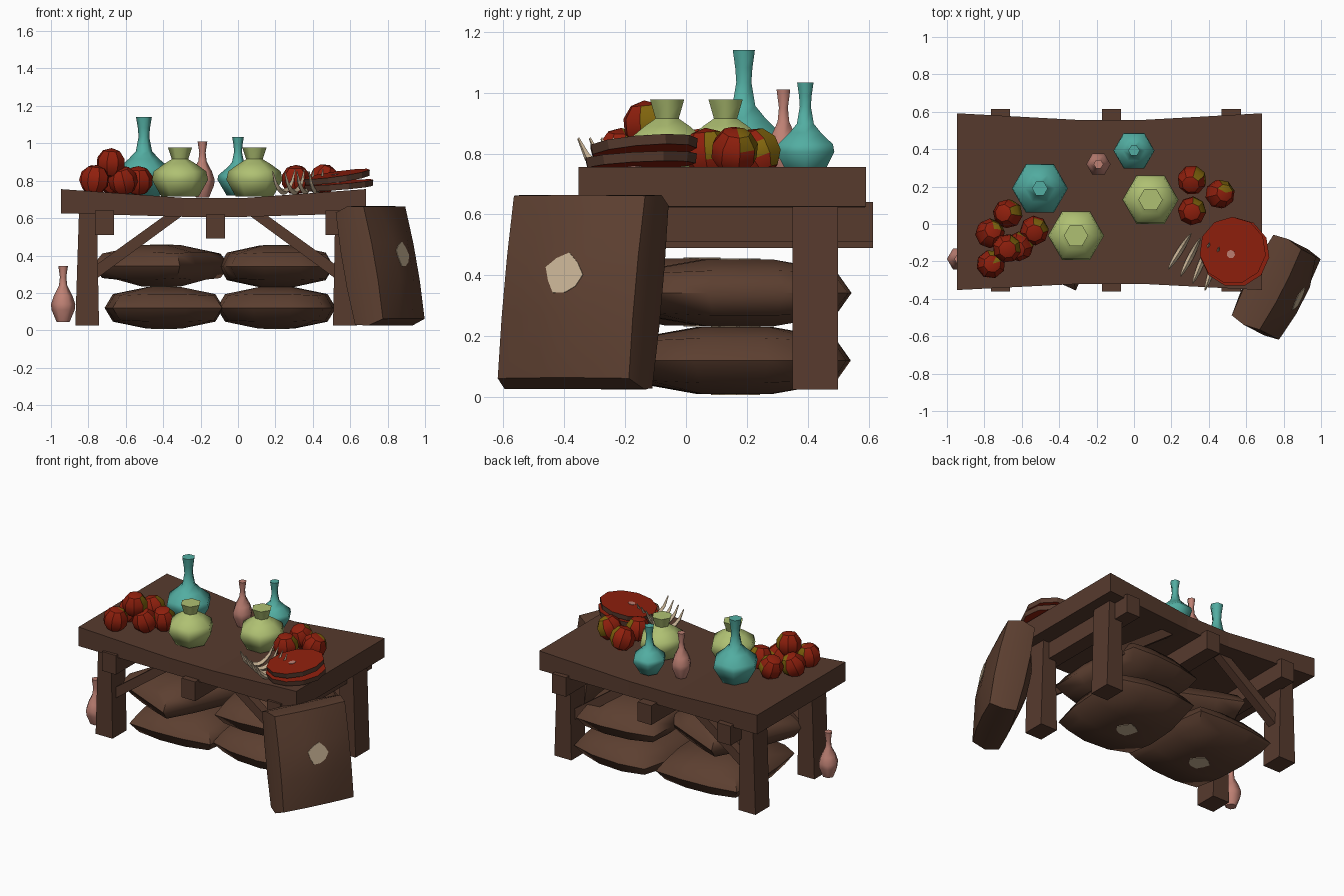
import bpy, bmesh, math, random
from mathutils import Matrix, Vector

if "Cube" in bpy.data.objects:
    bpy.data.objects.remove(bpy.data.objects["Cube"])
random.seed(4)


def material(name, r, g, b):
    m = bpy.data.materials.new(name)
    m.diffuse_color = (r, g, b, 1)
    m.use_nodes = True
    m.node_tree.nodes["Principled BSDF"].inputs["Base Color"].default_value = m.diffuse_color
    return m


WOOD = material("brown wood", .095, .043, .027)
CLOTH = material("sack brown", .108, .050, .030)
TAN = material("pale tan", .58, .45, .30)
TEAL = material("teal", .085, .42, .36)
GREEN = material("soft green", .43, .53, .17)
PINK = material("dusty pink", .52, .22, .175)
RED = material("deep red", .28, .014, .004)
OLIVE = material("olive", .22, .13, .004)


def finish(name, bm, *mats, smooth=None, matrix=None):
    bmesh.ops.recalc_face_normals(bm, faces=bm.faces)
    me = bpy.data.meshes.new(name)
    bm.to_mesh(me)
    bm.free()
    for m in mats:
        me.materials.append(m)
    ob = bpy.data.objects.new(name, me)
    bpy.context.collection.objects.link(ob)
    if matrix:
        ob.matrix_world = matrix
    if smooth:
        bpy.ops.object.select_all(action='DESELECT')
        ob.select_set(True)
        bpy.context.view_layer.objects.active = ob
        bpy.ops.object.shade_smooth_by_angle(angle=math.radians(smooth))
    return ob


def loft(name, rings, mat, smooth=None):
    """Skin a list of equal-length point rings and cap both ends."""
    bm = bmesh.new()
    vs = [[bm.verts.new(p) for p in ring] for ring in rings]
    n = len(vs[0])
    for a, b in zip(vs, vs[1:]):
        for i in range(n):
            j = (i + 1) % n
            bm.faces.new((a[i], a[j], b[j], b[i]))
    bm.faces.new(vs[0][::-1])
    bm.faces.new(vs[-1])
    return finish(name, bm, mat, smooth=smooth)


def prism(name, pts, y0, y1, mat):
    """Extrude an x-z outline along y."""
    return loft(name, [[(x, y, z) for x, z in pts] for y in (y0, y1)], mat)


# Sagging, waisted table top
loft("table_top", [[(x, y0, zb), (x, y1, zb), (x, y1, zt), (x, y0, zt)]
     for x, y0, y1, zb, zt in ((-.947, -.353, .592, .626, .755),
                               (-.29, -.32, .556, .607, .708),
                               (.04, -.32, .556, .607, .708),
                               (.684, -.353, .592, .626, .755))], WOOD)

# Cross beams under the top
for i, (x, z) in enumerate(((-.714, .51), (-.12, .49), (.52, .51))):
    prism(f"cross_beam_{i}", [(x - .051, z), (x + .051, z), (x + .051, z + .13), (x - .051, z + .13)],
          -.36, .615, WOOD)

# Tapered legs and diagonal braces, mirrored about the table middle
LEG = [(-.87, .025), (-.743, .025), (-.755, .64), (-.85, .64)]
BRACE = [(-.39, .615), (-.295, .615), (-.765, .27), (-.765, .345)]
for side in ("left", "right"):
    flip = (lambda p: p) if side == "left" else (lambda p: (-.235 - p[0], p[1]))
    for end, y in (("front", -.205), ("back", .425)):
        prism(f"{end}_{side}_leg", [flip(p) for p in LEG], y - .075, y + .075, WOOD)
        prism(f"{end}_{side}_brace", [flip(p) for p in BRACE], y - .03, y + .03, WOOD)


def sack(name, w, h, t, matrix, inset=.86, shift=0, corner=0):
    """Pillow from a subdivided cube with a pinched middle seam, plus a patch on both faces."""
    bm = bmesh.new()
    bmesh.ops.create_cube(bm, size=2)
    bmesh.ops.subdivide_edges(bm, edges=bm.edges, cuts=2, use_grid_fill=True)
    for v in bm.verts:
        a, b, c = v.co
        c = 0 if abs(c) < .5 else c
        edge = (1 - (1 - inset) * abs(c)) * (1 - corner * a * a * b * b)
        v.co = (w * a * edge, h * b * edge, t * c * (1 - .35 * max(a * a, b * b) - .08 * a * a * b * b))
    bmesh.ops.remove_doubles(bm, verts=bm.verts, dist=.001)
    finish(name, bm, CLOTH, smooth=60, matrix=matrix)
    radii = (.07, .062, .075, .064, .074, .06, .07, .06, .06)
    z = t * (1 - .35 / 9 - .08 / 81)
    for s in (-1, 1):
        rings = []
        for dz in (-.002, .003):
            rings.append([(r * math.cos(i * math.tau / 9), r * math.sin(i * math.tau / 9) + shift, s * (z + dz))
                          for i, r in enumerate(radii)])
        loft(name + "_patch", rings, TAN).matrix_world = matrix


# Four sacks lying under the table
for name, x, y, z, deg, w, h, c in (("lower_left_sack", -.395, .145, .12, 3, .315, .36, .07),
                                    ("lower_right_sack", .205, .17, .12, -4, .315, .37, .12),
                                    ("upper_left_sack", -.41, .05, .345, -24, .255, .33, 0),
                                    ("upper_right_sack", .205, .17, .342, 5, .30, .37, .08)):
    sack(name, w, h, .115, Matrix.Translation((x, y, z)) @ Matrix.Rotation(math.radians(deg), 4, 'Z'), corner=c)

# Sack leaning against the right front corner
u = Vector((.46, .89, 0)).normalized()
n = Vector((.87, -.45, .19)).normalized()
v = n.cross(u)
lean = Matrix((u, v, n)).transposed().to_4x4()
lean.translation = (.76, -.338, .345)
sack("leaning_sack", .258, .325, .15, lean, inset=.94, shift=.03)


def vase(name, x, y, z, scale, profile, mat):
    """Six-sided turned vessel."""
    loft(name, [[(x + r * scale * math.cos(i * math.tau / 6), y + r * scale * math.sin(i * math.tau / 6),
                  z + h * scale) for i in range(6)] for r, h in profile], mat, smooth=65)


TALL = [(.06, 0), (.11, .085), (.105, .11), (.06, .148), (.032, .178), (.021, .235), (.024, .27), (.031, .313)]
POT = [(.10, 0), (.15, .09), (.14, .135), (.085, .175), (.044, .20), (.065, .263)]
BOTTLE = [(.035, 0), (.062, .065), (.065, .095), (.05, .14), (.022, .195), (.017, .24), (.026, .30)]
vase("large_teal_bottle", -.503, .19, .715, 1.36, TALL, TEAL)
vase("small_teal_bottle", 0, .392, .72, 1, TALL, TEAL)
vase("front_green_pot", -.31, -.062, .715, 1, POT, GREEN)
vase("back_green_pot", .088, .13, .715, 1, POT, GREEN)
vase("table_pink_bottle", -.19, .32, .71, 1, BOTTLE, PINK)
vase("floor_pink_bottle", -.935, -.187, .045, 1, BOTTLE, PINK)

# Fruit with an olive blush on one side
FRUIT = [(-.675, .055, .805), (-.77, -.05, .805), (-.533, -.035, .80), (-.615, -.12, .80),
         (-.765, -.215, .805), (-.68, -.13, .895), (.31, .235, .805), (.46, .16, .81), (.31, .07, .805)]
for i, p in enumerate(FRUIT):
    bm = bmesh.new()
    bmesh.ops.create_uvsphere(bm, u_segments=8, v_segments=5, radius=.08)
    spin = Matrix.Rotation(random.uniform(0, 6), 4, 'Z') @ Matrix.Rotation(random.uniform(-.5, .5), 4, 'X')
    bmesh.ops.transform(bm, matrix=Matrix.Translation(p) @ spin, verts=bm.verts)
    bm.normal_update()
    blush = Vector((random.uniform(.3, .8), random.uniform(.1, .9), random.uniform(.1, .5))).normalized()
    for f in bm.faces:
        f.material_index = int(f.normal.dot(blush) > .72)
    finish(f"fruit_{i}", bm, RED, OLIVE, smooth=35)

# Two tilted meat slices: red faces, brown rind, bone in the middle
for name, c, sx, sy, r in (("lower_meat_slice", (.54, -.15, .775), .08, .05, .187),
                           ("upper_meat_slice", (.53, -.14, .82), .14, .08, .18)):
    tilt = Matrix.Translation(c) @ Matrix.Rotation(-math.atan(sx), 4, 'Y') @ Matrix.Rotation(math.atan(sy), 4, 'X')
    bm = bmesh.new()
    bmesh.ops.create_cone(bm, cap_ends=True, segments=11, radius1=r * .97, radius2=r, depth=.032)
    for f in bm.faces:
        f.material_index = int(abs(f.normal.z) < .7)
    finish(name, bm, RED, WOOD, matrix=tilt)
    bm = bmesh.new()
    bmesh.ops.create_cone(bm, cap_ends=True, segments=7, radius1=.023, radius2=.023, depth=.037)
    finish(name + "_bone", bm, PINK, matrix=tilt @ Matrix.Translation((-.01, -.02, 0)))

# Curved rib bones, tapered at both ends
for i in range(4):
    a = Vector((.185 + .065 * i, -.24 - .038 * i, .85))
    b = Vector((.305 + .05 * i, -.05 - .025 * i, .86))
    rings = []
    d = (b - a).normalized()
    side = Vector((-d.y, d.x, 0))
    for k in range(9):
        t = k / 8
        arch = math.sin(math.pi * t) ** .65
        p = a.lerp(b, t)
        p.z -= .115 * arch
        w = .003 + .013 * arch
        up = Vector((0, 0, w)) + d * w * (.5 - t) * 2
        rings.append([p + side * w, p + up, p - side * w, p - up])
    loft(f"rib_bone_{i}", rings, TAN)
